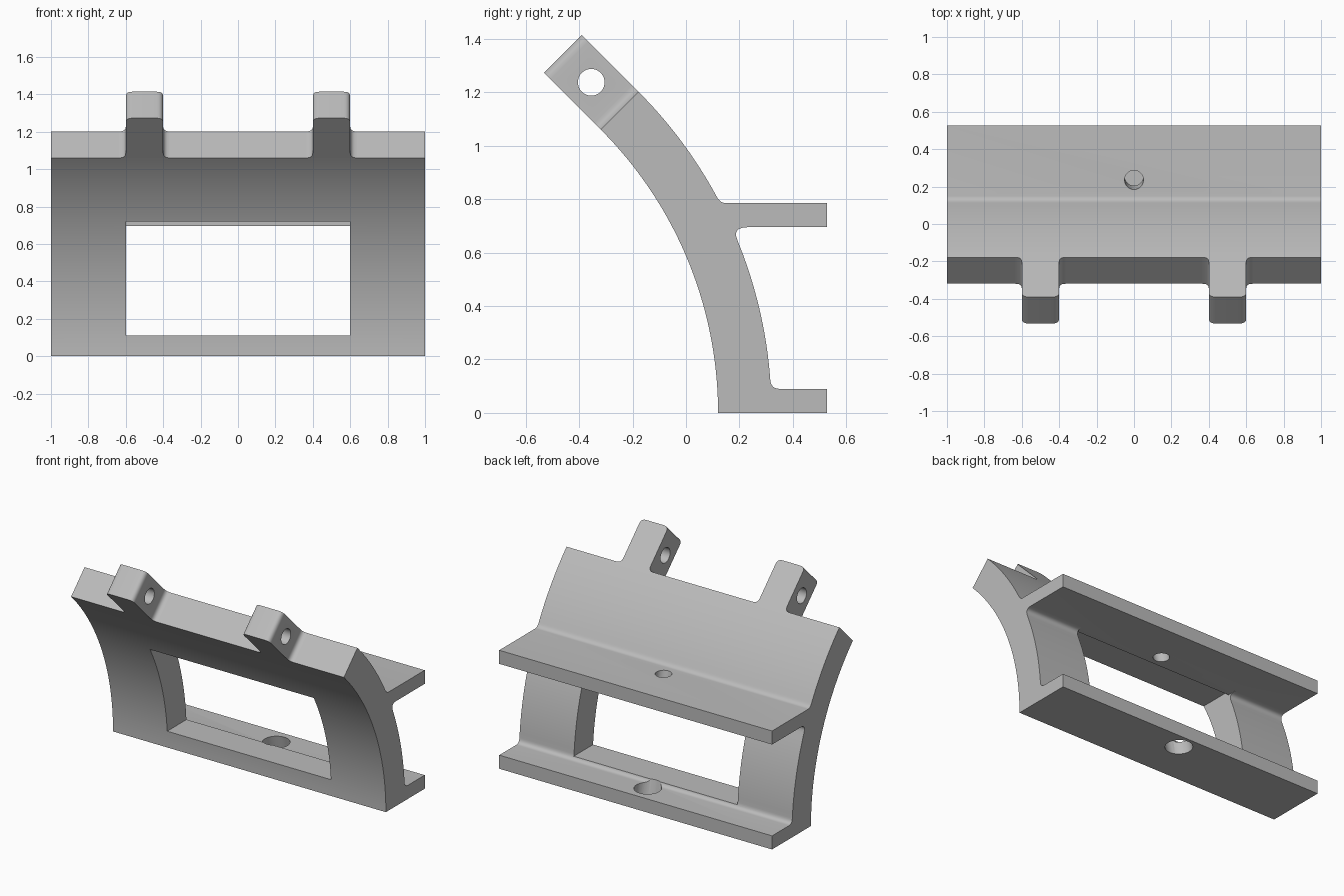
import bpy, bmesh, math
from mathutils import Vector, Matrix

cube = bpy.data.objects.get("Cube")
if cube:
    bpy.data.objects.remove(cube, do_unlink=True)

CENTRE_Y, R_IN, R_OUT = -1.38, 1.5, 1.7
END = math.radians(45)

grey = bpy.data.materials.new("plain_grey")
grey.use_nodes = True
grey.diffuse_color = (0.5, 0.5, 0.5, 1)
grey.node_tree.nodes["Principled BSDF"].inputs["Base Color"].default_value = (0.5, 0.5, 0.5, 1)


def add_object(name, bm):
    bmesh.ops.recalc_face_normals(bm, faces=bm.faces)
    mesh = bpy.data.meshes.new(name)
    bm.to_mesh(mesh)
    bm.free()
    mesh.materials.append(grey)
    obj = bpy.data.objects.new(name, mesh)
    bpy.context.collection.objects.link(obj)
    return obj


def extrude(name, points, depth):
    """Closed solid from a 3D outline pushed along a depth vector."""
    bm = bmesh.new()
    face = bm.faces.new([bm.verts.new(p) for p in points])
    new = bmesh.ops.extrude_face_region(bm, geom=[face])["geom"]
    verts = [v for v in new if isinstance(v, bmesh.types.BMVert)]
    bmesh.ops.translate(bm, verts=verts, vec=depth)
    return add_object(name, bm)


def box(name, lo, hi):
    outline = [(lo[0], y, z) for y, z in
               ((lo[1], lo[2]), (hi[1], lo[2]), (hi[1], hi[2]), (lo[1], hi[2]))]
    return extrude(name, outline, (hi[0] - lo[0], 0, 0))


def rod(name, start, end, radius):
    start, end = Vector(start), Vector(end)
    axis = end - start
    bm = bmesh.new()
    turn = axis.to_track_quat('Z', 'Y').to_matrix().to_4x4()
    bmesh.ops.create_cone(bm, cap_ends=True, segments=40, radius1=radius,
                          radius2=radius, depth=axis.length,
                          matrix=Matrix.Translation((start + end) / 2) @ turn)
    return add_object(name, bm)


def cut(obj, cutter):
    mod = obj.modifiers.new("cut", 'BOOLEAN')
    mod.operation, mod.solver, mod.object = 'DIFFERENCE', 'EXACT', cutter
    bpy.context.view_layer.update()
    bpy.context.view_layer.objects.active = obj
    bpy.ops.object.modifier_apply(modifier=mod.name)
    bpy.data.objects.remove(cutter, do_unlink=True)


def smooth(obj):
    bpy.ops.object.select_all(action='DESELECT')
    obj.select_set(True)
    bpy.context.view_layer.objects.active = obj
    bpy.ops.object.shade_smooth_by_angle(angle=math.radians(30))


def arc(radius, a0, a1, steps):
    return [(CENTRE_Y + radius * math.cos(a), radius * math.sin(a))
            for a in (a0 + (a1 - a0) * i / steps for i in range(steps + 1))]


def outer_y(z):
    return CENTRE_Y + math.sqrt(R_OUT ** 2 - z ** 2)


def fillet(a, corner, b, steps=6):
    """Rounded corner between two points, without its end points."""
    a, c, b = Vector(a), Vector(corner), Vector(b)
    return [tuple(a * (1 - t) ** 2 + c * 2 * t * (1 - t) + b * t * t)
            for t in (i / steps for i in range(1, steps))]


def angle_at(z):
    return math.asin(z / R_OUT)


# Curved plate with two rear flanges, drawn as one side profile
EDGE, LOW, UNDER, OVER = 0.527, 0.09, 0.695, 0.785
profile = arc(R_IN, 0, END, 40)
profile += arc(R_OUT, END, angle_at(0.81), 18)
profile += fillet(profile[-1], (outer_y(OVER), OVER), (0.15, OVER))
profile += [(0.15, OVER), (EDGE, OVER), (EDGE, UNDER), (0.23, UNDER)]
lower = arc(R_OUT, angle_at(0.645), angle_at(0.125), 18)
profile += fillet((0.23, UNDER), (outer_y(UNDER), UNDER), lower[0])
profile += lower
profile += fillet(lower[-1], (outer_y(LOW), LOW), (0.35, LOW))
profile += [(0.35, LOW), (EDGE, LOW), (EDGE, 0)]
body = extrude("curved_bracket", [(-1, y, z) for y, z in profile], (2, 0, 0))

# Window through the plate, with a shallow step below the upper flange
cut(body, box("window_cutter", (-0.6, -0.3, 0.11), (0.6, 0.4, UNDER)))
cut(body, box("step_cutter", (-0.6, -0.3, 0.6), (0.6, 0.17, 0.72)))

# Slanted bolt line: small hole in the upper flange, large one in the lower
cut(body, rod("small_hole_cutter", (0, 0.278, 0.6), (0, 0.216, 0.87), 0.05))
cut(body, rod("large_hole_cutter", (0, 0.434, -0.06), (0, 0.379, 0.18), 0.083))
smooth(body)

# Hinge lugs continuing the plate along its upper tangent
radial = Vector((0, math.cos(END), math.sin(END)))
along = Vector((0, -math.sin(END), math.cos(END)))
base = Vector((0, CENTRE_Y, 0))
HALF, LENGTH, ROUND = 0.1, 0.3, 0.035
side = [(HALF + ROUND, 0)]
side += fillet((HALF + ROUND, 0), (HALF, 0), (HALF, ROUND))
side += [(HALF, ROUND), (HALF, LENGTH - ROUND)]
side += fillet((HALF, LENGTH - ROUND), (HALF, LENGTH), (HALF - ROUND, LENGTH))
side += [(HALF - ROUND, LENGTH)]
outline = side + [(-u, t) for u, t in reversed(side)]
for name, x in (("left_lug", 0.5), ("right_lug", -0.5)):
    points = [base + radial * R_IN + along * t + Vector((x + u, 0, 0)) for u, t in outline]
    lug = extrude(name, points, radial * (R_OUT - R_IN))
    pin = base + radial * (R_IN + R_OUT) / 2 + along * LENGTH / 2
    reach = Vector((0.3, 0, 0))
    mid = pin + Vector((x, 0, 0))
    cut(lug, rod("pin_cutter", mid - reach, mid + reach, 0.05))
    smooth(lug)
